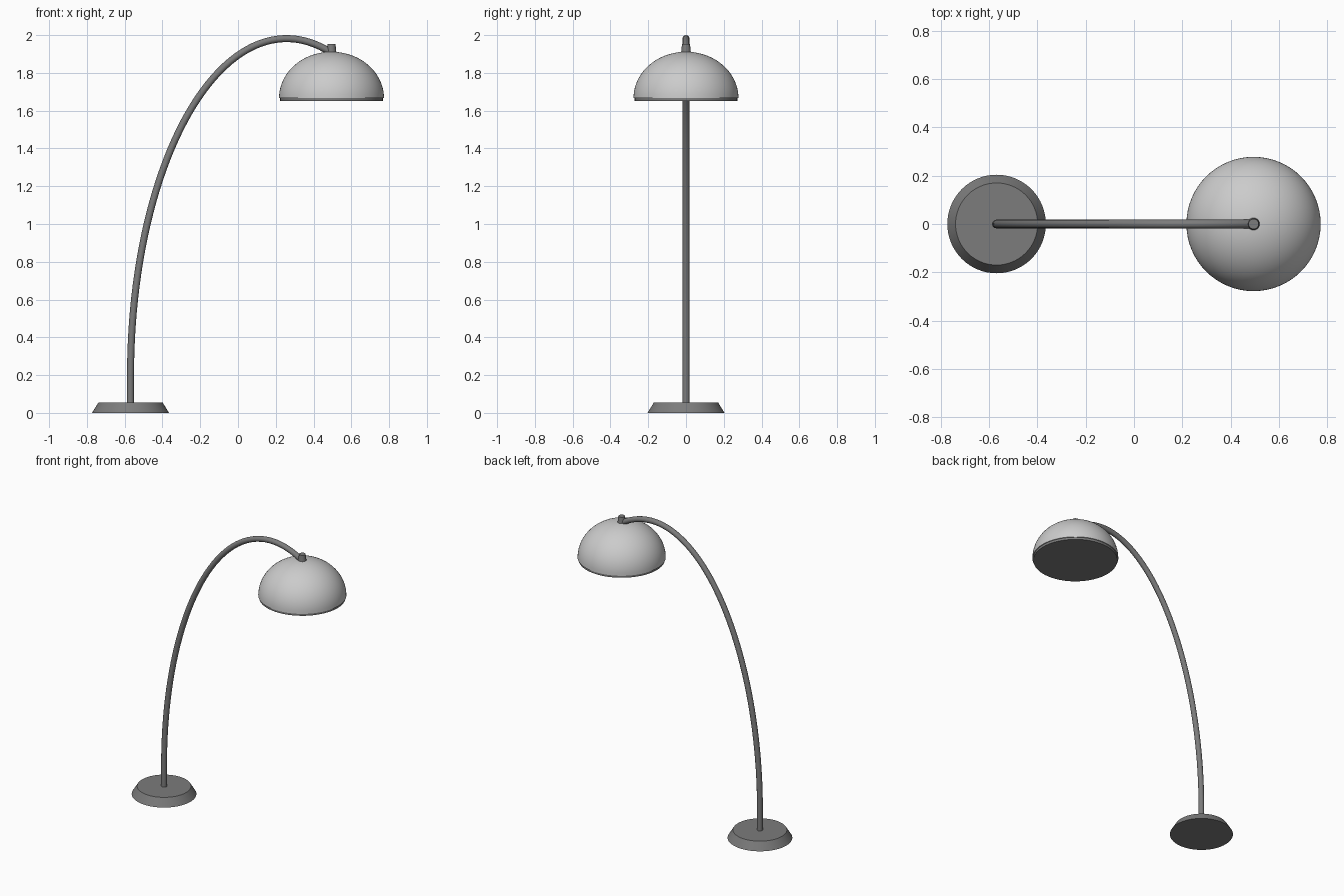
import bpy, bmesh, math

if "Cube" in bpy.data.objects:
    bpy.data.objects.remove(bpy.data.objects["Cube"])

BASE_X, SHADE_X = -0.569, 0.495

dark = bpy.data.materials.new("dark_metal")
dark.diffuse_color = (0.2, 0.2, 0.2, 1)
dark.use_nodes = True
dark.node_tree.nodes["Principled BSDF"].inputs["Base Color"].default_value = dark.diffuse_color


def finish(ob, mat=None, angle=35):
    if mat:
        ob.data.materials.append(mat)
    bpy.ops.object.select_all(action='DESELECT')
    ob.select_set(True)
    bpy.context.view_layer.objects.active = ob
    bpy.ops.object.shade_smooth_by_angle(angle=math.radians(angle))


def lathe(name, profile, x, mat=None, steps=64):
    """Spin an (r, z) profile, bottom to top, round a vertical axis at x."""
    bm = bmesh.new()
    vs = [bm.verts.new((r, 0, z)) for r, z in profile]
    edges = [bm.edges.new(p) for p in zip(vs, vs[1:])]
    bmesh.ops.spin(bm, geom=vs + edges, cent=(0, 0, 0), axis=(0, 0, 1),
                   angle=2 * math.pi, steps=steps)
    bmesh.ops.remove_doubles(bm, verts=bm.verts, dist=1e-4)
    bmesh.ops.recalc_face_normals(bm, faces=bm.faces)
    me = bpy.data.meshes.new(name)
    bm.to_mesh(me)
    bm.free()
    ob = bpy.data.objects.new(name, me)
    ob.location.x = x
    bpy.context.collection.objects.link(ob)
    finish(ob, mat)
    return ob


# Weighted foot with sloping side
lathe("base", [(0, 0), (0.204, 0), (0.17, 0.055), (0, 0.055)], BASE_X, dark)

# Domed shade: flattened half sphere
Z0, R, H = 1.666, 0.278, 0.246
dome = [(R * math.cos(math.pi / 2 * i / 20), Z0 + H * math.sin(math.pi / 2 * i / 20))
        for i in range(20)]
lathe("shade", [(0, Z0)] + dome + [(0, Z0 + H)], SHADE_X)

# Dark disc closing the underside of the shade
lathe("shade_rim", [(0, 1.65), (0.272, 1.65), (0.272, 1.67), (0, 1.67)], SHADE_X, dark)

# Tapered collar joining arm and shade
lathe("collar", [(0, 1.895), (0.027, 1.895), (0.021, 1.953), (0, 1.953)], SHADE_X, dark, 32)

# Arched arm: straight foot, then an elliptical sweep over the apex
CX, CZ, A, B = 0.257, 0.2, 0.826, 1.7815
end = math.acos((SHADE_X - CX) / A)
path = [(BASE_X, 0.04)]
for i in range(49):
    t = math.pi + (end - math.pi) * i / 48
    path.append((CX + A * math.cos(t), CZ + B * math.sin(t)))
cu = bpy.data.curves.new("arm", 'CURVE')
cu.dimensions = '3D'
cu.bevel_depth = 0.0185
cu.bevel_resolution = 4
cu.use_fill_caps = True
sp = cu.splines.new('POLY')
sp.points.add(len(path) - 1)
for p, (x, z) in zip(sp.points, path):
    p.co = (x, 0, z, 1)
arm = bpy.data.objects.new("arm", cu)
bpy.context.collection.objects.link(arm)
bpy.ops.object.select_all(action='DESELECT')
arm.select_set(True)
bpy.context.view_layer.objects.active = arm
bpy.ops.object.convert(target='MESH')
finish(bpy.context.view_layer.objects.active, dark, 45)
